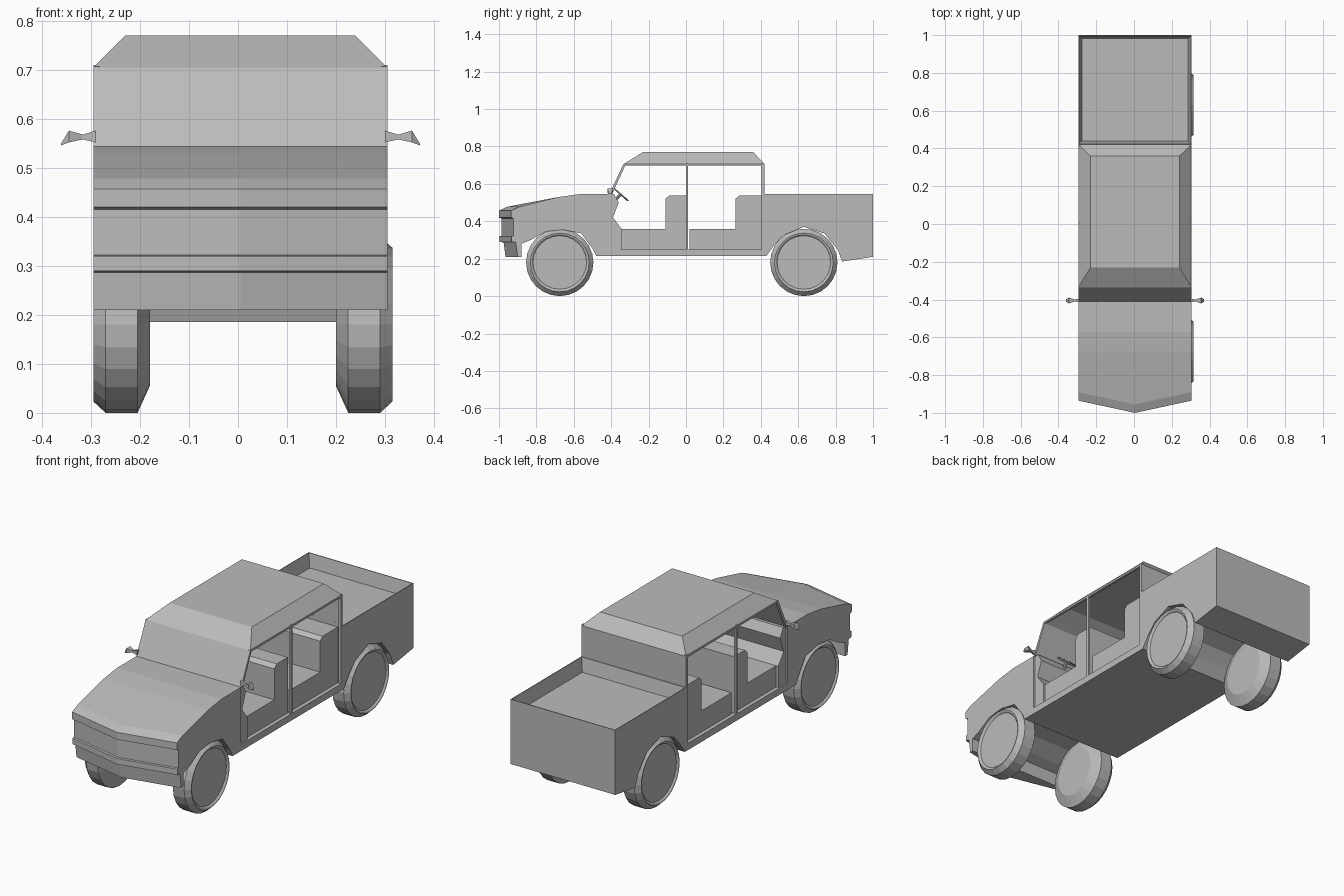
import bpy, bmesh, math
from mathutils import Vector, Matrix

if "Cube" in bpy.data.objects:
    bpy.data.objects.remove(bpy.data.objects["Cube"])

CX, W = 0.005, 0.3          # body centre line and half width
L, R = CX - W, CX + W

grey = bpy.data.materials.new("plain grey")
grey.use_nodes = True
COL = (0.5, 0.5, 0.5, 1)
grey.diffuse_color = COL
grey.node_tree.nodes["Principled BSDF"].inputs["Base Color"].default_value = COL


def finish(name, bm, fix=True):
    if fix:
        bmesh.ops.recalc_face_normals(bm, faces=bm.faces)
    me = bpy.data.meshes.new(name)
    bm.to_mesh(me)
    bm.free()
    me.materials.append(grey)
    ob = bpy.data.objects.new(name, me)
    bpy.context.collection.objects.link(ob)
    return ob


def extrude(profile, xs, move=None):
    """Sweep a (y, z) outline across x stations; move(x, y, z) reshapes it."""
    bm = bmesh.new()
    rings = []
    for x in xs:
        pts = [(x, y, z) for y, z in profile]
        rings.append([bm.verts.new(move(*p) if move else p) for p in pts])
    n = len(profile)
    for a, b in zip(rings, rings[1:]):
        for i in range(n):
            j = (i + 1) % n
            bm.faces.new((a[i], a[j], b[j], b[i]))
    bm.faces.new(rings[0])
    bm.faces.new(rings[-1][::-1])
    bmesh.ops.recalc_face_normals(bm, faces=bm.faces)
    return bm


def box(name, x0, x1, y0, y1, z0, z1):
    return finish(name, extrude([(y0, z0), (y1, z0), (y1, z1), (y0, z1)], (x0, x1)))


# Nose, hood and front wheel arch, with a pointed middle
def point_nose(x, y, z):
    return (x, y - 0.065 if abs(x - CX) < 0.01 and y < -0.885 else y, z)


front = [(-0.41, 0.545), (-0.57, 0.545), (-0.68, 0.53), (-0.89, 0.478),
         (-0.935, 0.457), (-0.935, 0.42), (-0.922, 0.415), (-0.922, 0.322),
         (-0.932, 0.32), (-0.932, 0.29), (-0.91, 0.287), (-0.9, 0.21),
         (-0.88, 0.21), (-0.88, 0.28), (-0.83, 0.3), (-0.75, 0.345),
         (-0.66, 0.355), (-0.56, 0.335), (-0.5, 0.255), (-0.48, 0.215),
         (-0.41, 0.215)]
finish("front_body", extrude(front, (L, CX, R), point_nose))

# Cargo bed: solid with rear arch, then a tapered tray sunk into the top
rear = [(0.42, 0.545), (0.42, 0.215), (0.43, 0.215), (0.47, 0.27), (0.52, 0.325),
        (0.63, 0.37), (0.74, 0.335), (0.81, 0.25), (0.835, 0.185),
        (1.0, 0.21), (1.0, 0.545)]
bm = extrude(rear, (L, R))
top = [f for f in bm.faces if f.normal.z > 0.9 and f.calc_center_median().z > 0.54]
bmesh.ops.inset_region(bm, faces=top, thickness=0.006)
bmesh.ops.inset_region(bm, faces=top, thickness=0.02, depth=-0.07)
finish("cargo_bed", bm, False)

# Floor and sills
box("floor", L, R, -0.42, 0.43, 0.215, 0.228)
for side, x in (("right", L), ("left", R - 0.025)):
    box(side + "_sill", x, x + 0.025, -0.42, 0.43, 0.228, 0.25)


# Cab skin: windshield, tapered roof and back wall from stacked rings
def ring(bm, half, y0, y1, z):
    return [bm.verts.new((CX + s * half, y, z))
            for s, y in ((-1, y0), (1, y0), (1, y1), (-1, y1))]


bm = bmesh.new()
base = ring(bm, W, -0.41, 0.42, 0.545)
eave = ring(bm, W, -0.335, 0.42, 0.705)
roof = ring(bm, 0.235, -0.23, 0.36, 0.77)
for i in range(4):
    j = (i + 1) % 4
    if i in (0, 2):
        bm.faces.new((base[i], base[j], eave[j], eave[i]))
    bm.faces.new((eave[i], eave[j], roof[j], roof[i]))
bm.faces.new(roof)
cab = finish("cab_shell", bm)
skin = cab.modifiers.new("thickness", "SOLIDIFY")
skin.thickness = 0.008
skin.offset = -1
box("cab_back_wall", L, R, 0.412, 0.42, 0.215, 0.56)

# Door frames
for side, x in (("right", L), ("left", R - 0.012)):
    xs = (x, x + 0.012)
    box(side + "_centre_pillar", *xs, -0.001, 0.011, 0.24, 0.71)
    box(side + "_rear_pillar", *xs, 0.405, 0.42, 0.24, 0.71)
    box(side + "_door_rail", *xs, -0.335, 0.42, 0.697, 0.707)
    finish(side + "_windshield_pillar", extrude(
        [(-0.41, 0.545), (-0.395, 0.545), (-0.322, 0.705), (-0.335, 0.705)], xs))

# Firewall and dashboard
finish("dashboard", extrude(
    [(-0.41, 0.215), (-0.345, 0.23), (-0.345, 0.36), (-0.39, 0.42),
     (-0.36, 0.5), (-0.385, 0.545), (-0.41, 0.545)], (L + 0.008, R - 0.008)))

# Bench seats
for name, y0, yb, y1 in (("front_seat", -0.345, -0.11, 0.0),
                         ("rear_seat", 0.02, 0.265, 0.41)):
    finish(name, extrude(
        [(y0, 0.228), (y1, 0.228), (y1, 0.538), (yb + 0.02, 0.538),
         (yb, 0.52), (yb, 0.36), (y0, 0.36)], (L + 0.02, R - 0.02)))

# Steering wheel and column
hub = Vector((0.14, -0.35, 0.545))
tilt = Vector((0, 0.66, 0.75)).to_track_quat("Z", "Y")
bpy.ops.mesh.primitive_torus_add(major_radius=0.05, minor_radius=0.005, location=hub,
                                 rotation=tilt.to_euler(),
                                 major_segments=16, minor_segments=6)
wheel = bpy.context.object
wheel.name = "steering_wheel"
wheel.data.materials.append(grey)
bm = bmesh.new()
bmesh.ops.create_cone(bm, segments=8, radius1=0.008, radius2=0.008, depth=0.08, cap_ends=True,
                      matrix=Matrix.Translation(hub - tilt @ Vector((0, 0, 0.04)))
                      @ tilt.to_matrix().to_4x4())
finish("steering_column", bm)
bm = bmesh.new()
for turn in (0, math.pi / 2):
    bmesh.ops.create_cube(bm, size=1, matrix=Matrix.Translation(hub) @ tilt.to_matrix().to_4x4()
                          @ Matrix.Rotation(turn, 4, "Z") @ Matrix.Diagonal((0.1, 0.01, 0.006, 1)))
finish("steering_spokes", bm)

# Door mirrors: thin arm flaring into a flat housing
for side, s, x0 in (("left", 1, R), ("right", -1, L)):
    bm = bmesh.new()
    prev = None
    for out, zlo, zhi, d in ((-0.005, 0.552, 0.576, 0.008), (0.022, 0.558, 0.568, 0.006),
                             (0.05, 0.552, 0.576, 0.016), (0.066, 0.546, 0.55, 0.006)):
        x = x0 + s * out
        cur = [bm.verts.new((x, -0.405 + a * d, z))
               for a, z in ((-1, zlo), (1, zlo), (1, zhi), (-1, zhi))]
        if prev:
            for i in range(4):
                j = (i + 1) % 4
                bm.faces.new((prev[i], prev[j], cur[j], cur[i]))
        else:
            bm.faces.new(cur)
        prev = cur
    bm.faces.new(prev)
    finish(side + "_mirror", bm)

# Wheels: turned profile (distance outward, radius)
TYRE = [(0, 0), (0, 0.125), (0.025, 0.18), (0.09, 0.18), (0.115, 0.157),
        (0.113, 0.15), (0.106, 0.143), (0.106, 0)]
for end, y in (("front", -0.675), ("rear", 0.63)):
    for side, s, x0 in (("left", 1, 0.2), ("right", -1, -0.18)):
        bm = bmesh.new()
        vs = [bm.verts.new((x0 + s * a, y, 0.18 + r)) for a, r in TYRE]
        es = [bm.edges.new(p) for p in zip(vs, vs[1:])]
        bmesh.ops.spin(bm, geom=vs + es, cent=(0, y, 0.18), axis=(1, 0, 0),
                       angle=2 * math.pi, steps=24)
        bmesh.ops.remove_doubles(bm, verts=bm.verts, dist=0.0005)
        finish(f"{end}_{side}_wheel", bm)
